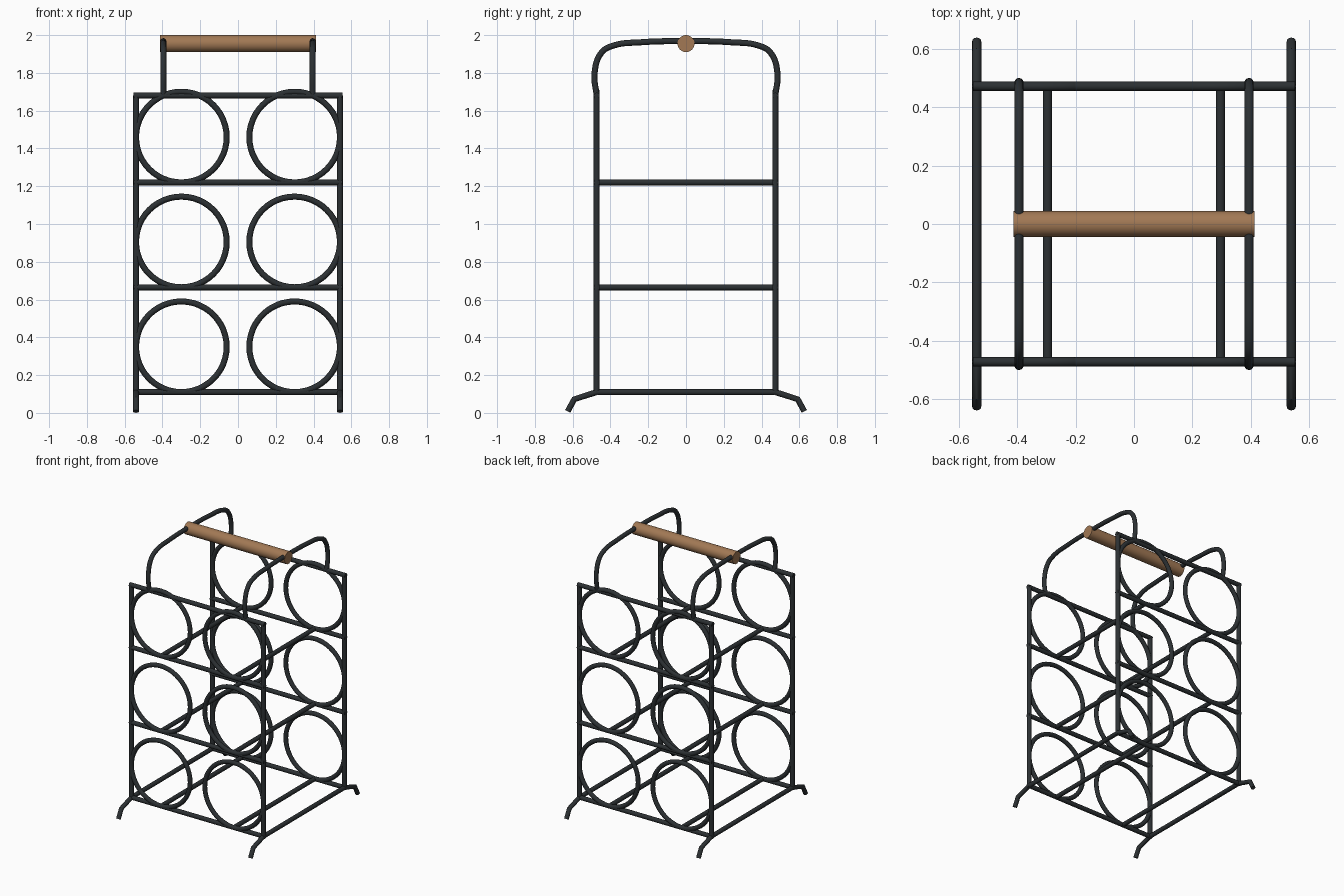
import bpy
import math

if "Cube" in bpy.data.objects:
    bpy.data.objects.remove(bpy.data.objects["Cube"])

R = 0.016          # wire radius
PX, PY = 0.54, 0.473   # post positions
LEVELS = (0.11, 0.665, 1.22)
TOP = 1.68


def material(name, color):
    m = bpy.data.materials.new(name)
    m.diffuse_color = color
    m.use_nodes = True
    m.node_tree.nodes["Principled BSDF"].inputs["Base Color"].default_value = m.diffuse_color
    return m


METAL = material("dark_metal", (0.025, 0.03, 0.033, 1))
WOOD = material("wood", (0.36, 0.19, 0.09, 1))


def finish(obj, name, mat):
    obj.name = name
    obj.data.name = name
    obj.data.materials.clear()
    obj.data.materials.append(mat)
    bpy.ops.object.select_all(action='DESELECT')
    obj.select_set(True)
    bpy.context.view_layer.objects.active = obj
    bpy.ops.object.shade_smooth_by_angle(angle=math.radians(40))


def wire(name, pts, smooth=False):
    """Round wire swept along a path, converted to a mesh."""
    cu = bpy.data.curves.new(name, 'CURVE')
    cu.dimensions = '3D'
    cu.bevel_depth = R
    cu.bevel_resolution = 4
    cu.use_fill_caps = True
    cu.resolution_u = 6
    if smooth:
        sp = cu.splines.new('BEZIER')
        sp.bezier_points.add(len(pts) - 1)
        for b, p in zip(sp.bezier_points, pts):
            b.co = p
            b.handle_left_type = b.handle_right_type = 'AUTO'
    else:
        sp = cu.splines.new('POLY')
        sp.points.add(len(pts) - 1)
        for q, p in zip(sp.points, pts):
            q.co = (*p, 1)
    obj = bpy.data.objects.new(name, cu)
    bpy.context.collection.objects.link(obj)
    bpy.ops.object.select_all(action='DESELECT')
    obj.select_set(True)
    bpy.context.view_layer.objects.active = obj
    bpy.ops.object.convert(target='MESH')
    finish(bpy.context.view_layer.objects.active, name, METAL)


# Front and back frames: posts, cross bars and bottle rings
for side, y in (("front", -PY), ("back", PY)):
    for x in (-PX, PX):
        wire(side + "_post", [(x, y, LEVELS[0]), (x, y, TOP)])
    for z in (*LEVELS, TOP):
        wire(side + "_cross_bar", [(-PX - 0.012, y, z), (PX + 0.012, y, z)])
    for z in LEVELS:
        for x in (-0.3, 0.3):
            bpy.ops.mesh.primitive_torus_add(
                location=(x, y, z + 0.24), rotation=(math.pi / 2, 0, 0),
                major_radius=0.24, minor_radius=R,
                major_segments=48, minor_segments=12)
            finish(bpy.context.object, side + "_bottle_ring", METAL)

# Bottle rails joining front and back under each ring
for z in LEVELS:
    for x in (-0.297, 0.297):
        wire("bottle_rail", [(x, -PY, z), (x, PY, z)])

# Base rails with bent feet at both ends
half = [(PY, 0.11), (0.592, 0.072), (0.626, 0.008)]
profile = [(-y, z) for y, z in reversed(half)] + half
for x in (-PX, PX):
    wire("base_rail_with_feet", [(x, y, z) for y, z in profile])

# Carrying hoops
half = [(0.0, 1.968), (0.24, 1.962), (0.386, 1.944), (0.445, 1.91),
        (0.484, 1.80), (0.473, TOP)]
profile = [(-y, z) for y, z in reversed(half[1:])] + half
for x in (-0.395, 0.395):
    wire("handle_hoop", [(x, y, z) for y, z in profile], smooth=True)

# Wooden grip
bpy.ops.mesh.primitive_cylinder_add(
    vertices=32, radius=0.045, depth=0.826,
    location=(0, 0, 1.955), rotation=(0, math.pi / 2, 0))
finish(bpy.context.object, "wooden_grip", WOOD)
